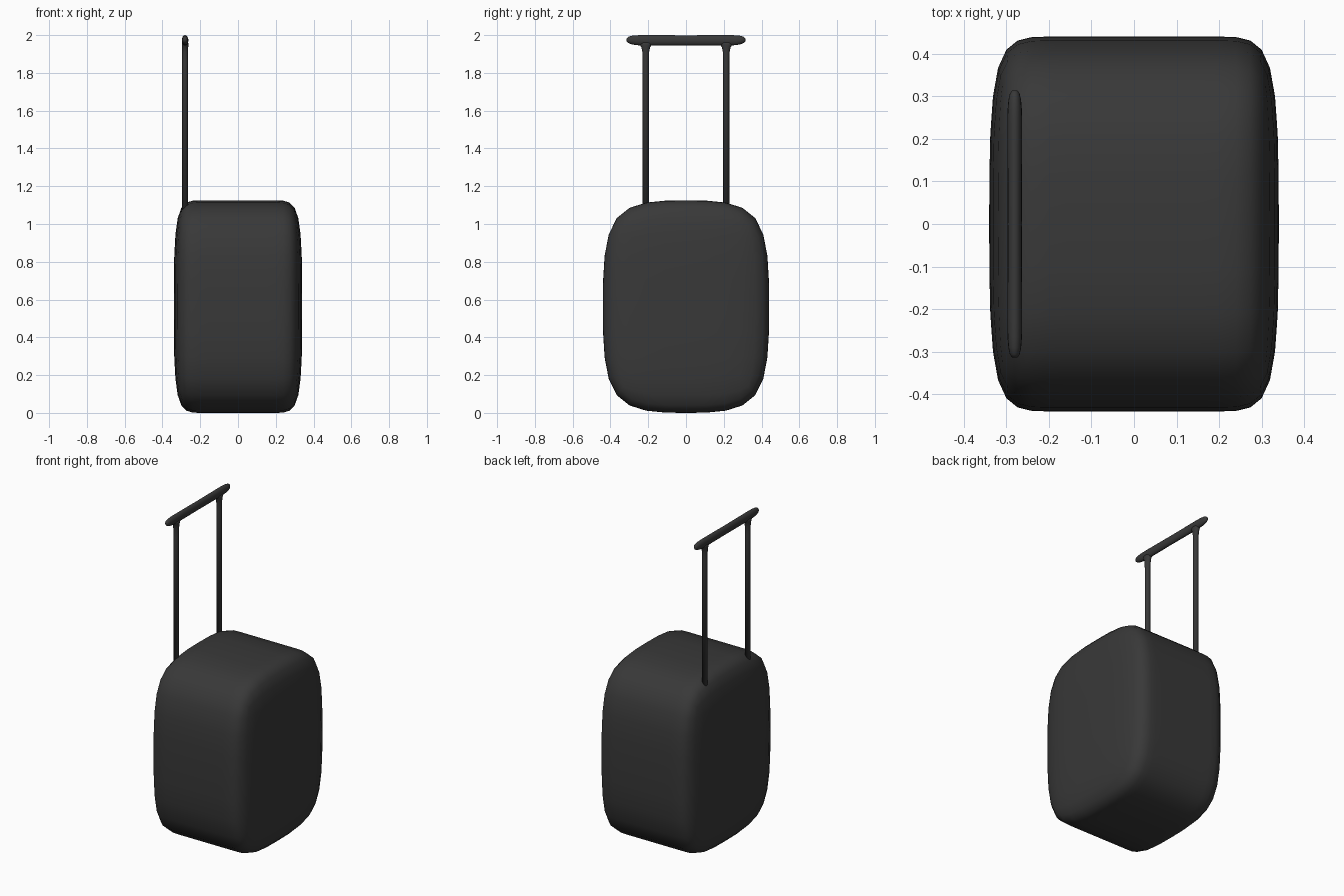
import bpy, bmesh, math
from mathutils import Vector

if "Cube" in bpy.data.objects:
    bpy.data.objects.remove(bpy.data.objects["Cube"])

dark = bpy.data.materials.new("dark_grey")
dark.diffuse_color = (0.04, 0.04, 0.04, 1)
dark.use_nodes = True
dark.node_tree.nodes["Principled BSDF"].inputs["Base Color"].default_value = dark.diffuse_color


def finish(name, bm):
    bmesh.ops.recalc_face_normals(bm, faces=bm.faces)
    for f in bm.faces:
        f.smooth = True
    me = bpy.data.meshes.new(name)
    bm.to_mesh(me)
    bm.free()
    me.materials.append(dark)
    ob = bpy.data.objects.new(name, me)
    bpy.context.collection.objects.link(ob)
    return ob


def loft(name, rings, u, v, sides=16):
    """Skin elliptical rings given as (centre, radius along u, radius along v)."""
    u, v = Vector(u), Vector(v)
    bm = bmesh.new()
    loops = []
    for c, ru, rv in rings:
        angles = [2 * math.pi * i / sides for i in range(sides)]
        loops.append([bm.verts.new(Vector(c) + u * ru * math.cos(a) + v * rv * math.sin(a))
                      for a in angles])
    for a, b in zip(loops, loops[1:]):
        for i in range(sides):
            j = (i + 1) % sides
            bm.faces.new((a[i], a[j], b[j], b[i]))
    bm.faces.new(loops[0])
    bm.faces.new(loops[-1])
    return finish(name, bm)


# Case: box cage with middle loops and two support loops, subdivided
HX, HY, H = 0.34, 0.44, 1.125
bm = bmesh.new()
bmesh.ops.create_cube(bm, size=1)
for v in bm.verts:
    v.co = (v.co.x * 2 * HX, v.co.y * 2 * HY, (v.co.z + 0.5) * H)
cuts = [((x, 0, 0), (1, 0, 0)) for x in (-0.215, 0, 0.215)]
cuts += [((0, 0, 0), (0, 1, 0)), ((0, 0, H / 2), (0, 0, 1))]
for co, no in cuts:
    bmesh.ops.bisect_plane(bm, geom=bm.verts[:] + bm.edges[:] + bm.faces[:],
                           plane_co=co, plane_no=no)
case = finish("case_body", bm)
sub = case.modifiers.new("round", 'SUBSURF')
sub.levels = sub.render_levels = 2

# Telescopic posts, flaring into the grip
PX = -0.28
for side, label in ((-1, "left"), (1, "right")):
    profile = [(1.0, 0.016, 0.016), (1.86, 0.016, 0.016), (1.91, 0.016, 0.018),
               (1.935, 0.0165, 0.023), (1.948, 0.017, 0.031), (1.96, 0.0165, 0.04)]
    loft(f"handle_post_{label}", [((PX, side * 0.213, z), rx, ry) for z, rx, ry in profile],
         (1, 0, 0), (0, 1, 0))

# Grip with tapered round ends
half = [(0.0, 1.972, 0.0165, 0.027), (0.22, 1.972, 0.0175, 0.028), (0.265, 1.973, 0.017, 0.026),
        (0.29, 1.974, 0.015, 0.022), (0.306, 1.975, 0.0115, 0.016), (0.314, 1.975, 0.006, 0.008)]
stations = [(-y, z, a, b) for y, z, a, b in reversed(half[1:])] + half
loft("handle_grip", [((PX, y, z), a, b) for y, z, a, b in stations], (1, 0, 0), (0, 0, 1))
